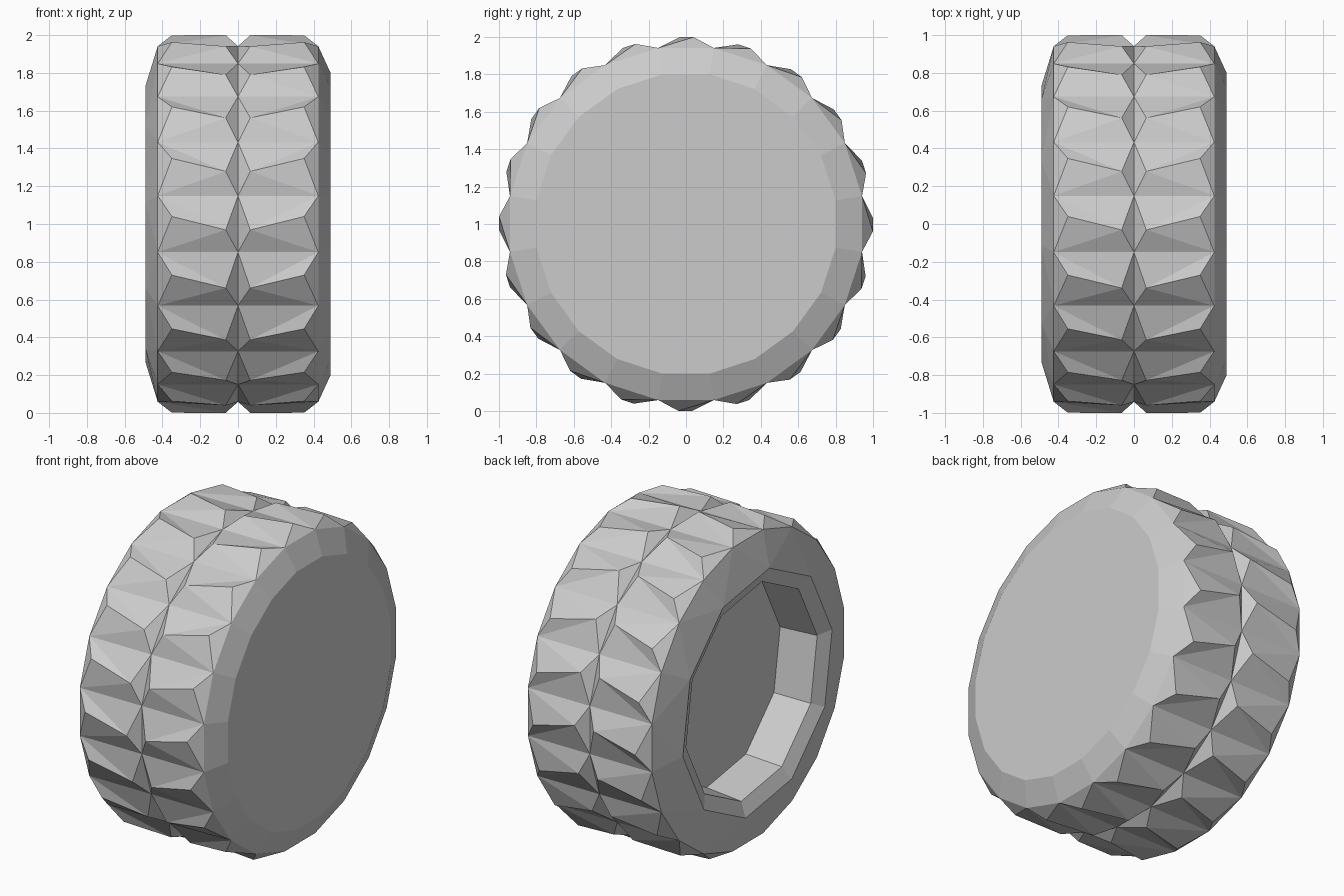
import bpy, bmesh
from math import cos, sin, radians

if "Cube" in bpy.data.objects:
    bpy.data.objects.remove(bpy.data.objects["Cube"])

N = 20                      # tread blocks around the wheel
STEP = 360 / N
bm = bmesh.new()


def vert(x, r, deg):
    """Point on the wheel: axle along x, angle 0 at the front, 90 at the top."""
    a = radians(deg)
    return bm.verts.new((x, -r * cos(a), 1 + r * sin(a)))


def ring(x, r, n):
    return [vert(x, r, 9 + 360 / n * i) for i in range(n)]


def bridge(a, b):
    n = len(a)
    for i in range(n):
        j = (i + 1) % n
        bm.faces.new((a[i], a[j], b[j], b[i]))


# Tread: two rows of slanted roof-shaped blocks meeting at the centre groove
middle = ring(0, 0.953, N)
shoulders = {s: ring(0.425 * s, 0.953, N) for s in (-1, 1)}
for s, edge in shoulders.items():
    for i in range(N):
        j = (i + 1) % N
        mid_angle = 9 + STEP * (i + 0.5)
        inner = vert(0.065 * s, 1.0, mid_angle - 1.8)
        outer = vert(0.35 * s, 1.0, mid_angle + 2.3)
        bm.faces.new((middle[i], middle[j], inner))
        bm.faces.new((edge[i], edge[j], outer))
        for k in (i, j):
            bm.faces.new((middle[k], edge[k], inner))
            bm.faces.new((edge[k], outer, inner))

# Closed right side: bevelled sidewall and flat cap
cap = ring(0.49, 0.81, N)
bridge(shoulders[1], cap)
bm.faces.new(cap)

# Left sidewall: 20 sides reduced to a 10-sided opening
lip = ring(-0.49, 0.74, N // 2)
left = shoulders[-1]
for i in range(N // 2):
    a, m, b = left[2 * i], left[2 * i + 1], left[(2 * i + 2) % N]
    p, q = lip[i], lip[(i + 1) % (N // 2)]
    bm.faces.new((a, m, p))
    bm.faces.new((m, q, p))
    bm.faces.new((m, b, q))

# Rim recess: bevel, wall and floor
bevel = ring(-0.45, 0.65, N // 2)
floor = ring(-0.21, 0.63, N // 2)
bridge(lip, bevel)
bridge(bevel, floor)
bm.faces.new(floor)

bmesh.ops.recalc_face_normals(bm, faces=bm.faces)
mesh = bpy.data.meshes.new("wheel")
bm.to_mesh(mesh)
bm.free()
bpy.context.collection.objects.link(bpy.data.objects.new("wheel", mesh))
